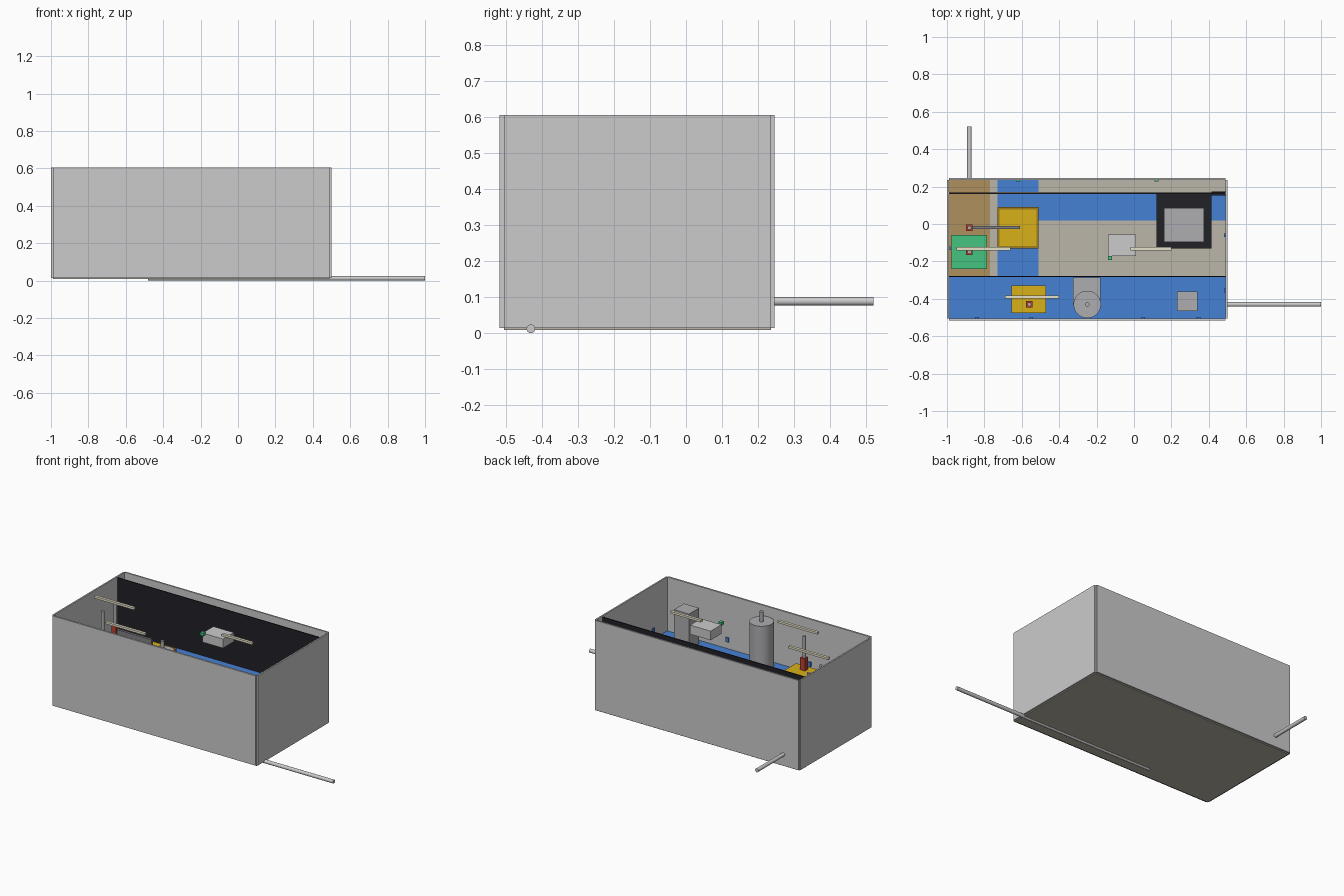
import bpy
from math import pi

if "Cube" in bpy.data.objects:
    bpy.data.objects.remove(bpy.data.objects["Cube"])

COLORS = {
    "blue": (0.06, 0.22, 0.66), "beige": (0.50, 0.47, 0.40), "brown": (0.43, 0.28, 0.11),
    "yellow": (0.68, 0.44, 0.01), "ochre": (0.35, 0.20, 0.01), "green": (0.06, 0.55, 0.22),
    "black": (0.015, 0.015, 0.02), "dark": (0.22, 0.22, 0.24), "red": (0.50, 0.05, 0.03),
    "cream": (0.80, 0.76, 0.58), "steel": (0.42, 0.42, 0.44),
}
mats = {}
for n, c in COLORS.items():
    mats[n] = bpy.data.materials.new(n)
    mats[n].diffuse_color = (*c, 1)


def finish(o, name, color):
    o.name = name
    if color:
        o.data.materials.append(mats[color])
    return o


def box(name, x, y, z, color=None):
    bpy.ops.mesh.primitive_cube_add(size=1, location=[sum(a) / 2 for a in (x, y, z)])
    o = bpy.context.object
    o.scale = [a[1] - a[0] for a in (x, y, z)]
    bpy.ops.object.transform_apply(location=False, rotation=False)
    return finish(o, name, color)


def rod(name, center, r, length, axis="z", color=None, sides=32):
    rot = {"x": (0, pi / 2, 0), "y": (pi / 2, 0, 0), "z": (0, 0, 0)}[axis]
    bpy.ops.mesh.primitive_cylinder_add(vertices=sides, radius=r, depth=length,
                                        location=center, rotation=rot)
    bpy.ops.object.shade_smooth_by_angle()
    return finish(bpy.context.object, name, color)


X0, X1, Y0, Y1 = -0.99, 0.49, -0.505, 0.235   # inside of the walls
TOP, DECK = 0.605, 0.25

# Outer shell with open corner notches
box("floor", (X0, X1), (Y0, Y1), (0.008, 0.02), "beige")
box("front_wall", (X0, X1), (-0.517, Y0), (0.014, TOP))
box("back_wall", (X0, X1), (Y1, 0.245), (0.014, TOP))
box("left_wall", (-1.0, X0), (Y0, Y1), (0.014, TOP))
box("right_wall", (X1, 0.5), (Y0, Y1), (0.014, TOP))

# Deck and coloured zones
box("deck", (X0, X1), (Y0, Y1), (DECK - 0.02, DECK - 0.004), "beige")
for name, x, y, c in [
    ("front_zone", (X0, X1), (Y0, -0.28), "blue"),
    ("back_zone", (-0.73, X1), (0.02, 0.16), "blue"),
    ("cross_zone_front", (-0.73, -0.51), (-0.28, 0.02), "blue"),
    ("cross_zone_back", (-0.73, -0.51), (0.17, Y1), "blue"),
    ("side_zone", (X0, -0.77), (-0.28, Y1), "brown"),
]:
    box(name, x, y, (DECK - 0.004, DECK), c)

# Partitions
box("tall_partition", (X0, X1), (0.161, 0.168), (0.02, 0.597), "black")
box("low_partition", (X0, X1), (-0.283, -0.278), (0.02, 0.28), "black")

# Outlet pipes
rod("long_pipe", (0.26, -0.43, 0.012), 0.012, 1.48, "x")
rod("back_pipe", (-0.88, 0.345, 0.088), 0.012, 0.35, "y")

# Coloured basins, each served by a valve block and stem
box("front_basin", (-0.655, -0.47), (-0.475, -0.33), (DECK, 0.305), "yellow")
box("middle_basin_rim", (-0.73, -0.51), (-0.13, 0.09), (DECK, 0.29), "ochre")
box("middle_basin_top", (-0.718, -0.522), (-0.118, 0.078), (0.28, 0.294), "yellow")
box("green_basin", (-0.975, -0.785), (-0.24, -0.058), (DECK, 0.305), "green")
for i, (x, y) in enumerate([(-0.56, -0.43), (-0.88, -0.15), (-0.88, -0.02)]):
    box(f"valve_block_{i}", (x - 0.017, x + 0.017), (y - 0.017, y + 0.017), (0.30, 0.385), "red")
    rod(f"valve_stem_{i}", (x, y, 0.453), 0.011, 0.145, color="steel", sides=16)
box("valve_post", (-0.89, -0.87), (-0.03, -0.01), (DECK, 0.30), "steel")
box("transfer_arm", (-0.88, -0.61), (-0.028, -0.012), (0.305, 0.362), "dark")

# Drum with centre rod, and its base plate
rod("drum", (-0.25, -0.43, (DECK + 0.54) / 2), 0.073, 0.54 - DECK, color="steel", sides=48)
rod("drum_rod", (-0.25, -0.43, 0.57), 0.012, 0.07, color="steel", sides=16)
box("drum_base", (-0.325, -0.18), (-0.43, -0.285), (DECK, 0.262), "steel")

# Cabinet, and framed machine at the right
box("cabinet", (0.23, 0.34), (-0.465, -0.36), (DECK, 0.485), "steel")
box("machine_frame", (0.12, 0.415), (-0.13, 0.161), (DECK, 0.275), "black")
box("machine_top", (0.16, 0.375), (-0.095, 0.085), (0.27, 0.285), "steel")
box("machine_duct", (0.415, X1), (0.152, 0.175), (DECK, 0.285), "black")

# Hanging unit and strip lamps near the top
box("hanging_unit", (-0.14, 0.01), (-0.17, -0.057), (0.527, 0.587))
box("indicator", (-0.14, -0.118), (-0.193, -0.17), (0.58, 0.6), "green")
for i, (a, b, y) in enumerate([(-0.02, 0.2, -0.132), (-0.95, -0.66, -0.132), (-0.69, -0.4, -0.39)]):
    box(f"strip_lamp_{i}", (a, b), (y - 0.009, y + 0.009), (0.588, 0.602), "cream")

# Small wall sockets
for i, x in enumerate((-0.84, -0.55, 0.05, 0.345)):
    box(f"front_socket_{i}", (x - 0.01, x + 0.01), (Y0, Y0 + 0.008), (0.295, 0.325), "blue")
for i, x in enumerate((-0.62, 0.12)):
    box(f"back_socket_{i}", (x - 0.01, x + 0.01), (Y1 - 0.008, Y1), (0.295, 0.325), "green")
for i, (x, y) in enumerate([(X0, -0.13), (X1 - 0.008, -0.06), (X1 - 0.008, -0.355)]):
    box(f"side_socket_{i}", (x, x + 0.008), (y - 0.01, y + 0.01), (0.295, 0.325), "blue")

for m in bpy.data.materials:
    if m.users and not m.is_grease_pencil:
        m.use_nodes = True
        m.node_tree.nodes["Principled BSDF"].inputs["Base Color"].default_value = m.diffuse_color
